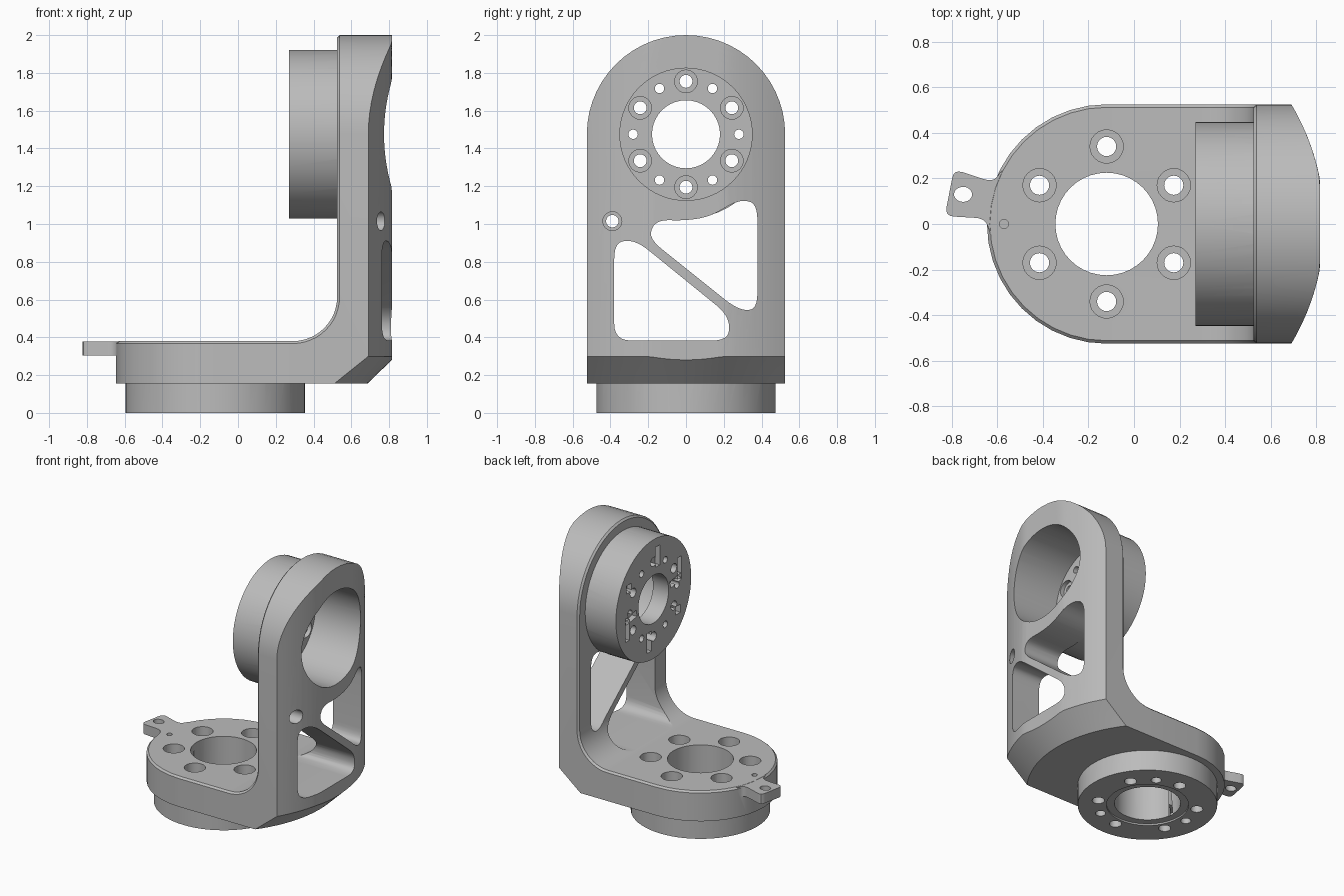
import bpy, bmesh, math
from mathutils import Vector

if "Cube" in bpy.data.objects:
    bpy.data.objects.remove(bpy.data.objects["Cube"])

grey = bpy.data.materials.new("machined grey")
grey.diffuse_color = (0.5, 0.5, 0.5, 1)
grey.use_nodes = True
grey.node_tree.nodes["Principled BSDF"].inputs["Base Color"].default_value = grey.diffuse_color

CX, R, C = -0.12, 0.525, 0.013      # base centre, outline radius, edge chamfer
HZ = 1.475                          # height of the upper joint axis


def finish(name, bm):
    bmesh.ops.remove_doubles(bm, verts=bm.verts, dist=1e-5)
    bmesh.ops.recalc_face_normals(bm, faces=bm.faces)
    me = bpy.data.meshes.new(name)
    bm.to_mesh(me)
    bm.free()
    ob = bpy.data.objects.new(name, me)
    bpy.context.collection.objects.link(ob)
    me.materials.append(grey)
    return ob


def prism(bm, pts, axis, a, b):
    """Extrude a 2D outline: (x, y) along z, or (y, z) along x."""
    at = (lambda p, t: (p[0], p[1], t)) if axis == 'z' else (lambda p, t: (t, p[0], p[1]))
    lo = [bm.verts.new(at(p, a)) for p in pts]
    hi = [bm.verts.new(at(p, b)) for p in pts]
    n = len(pts)
    bm.faces.new(lo[::-1])
    bm.faces.new(hi)
    for i in range(n):
        j = (i + 1) % n
        bm.faces.new((lo[i], lo[j], hi[j], hi[i]))


def circle(c, r, n=24):
    return [(c[0] + r * math.cos(2 * math.pi * i / n),
             c[1] + r * math.sin(2 * math.pi * i / n)) for i in range(n)]


def polar(c, r, deg):
    return (c[0] + r * math.cos(math.radians(deg)), c[1] + r * math.sin(math.radians(deg)))


def rounded(pts, d, steps=6):
    """Soften each corner of an outline."""
    out, n = [], len(pts)
    for i in range(n):
        p, a, b = Vector(pts[i]), Vector(pts[i - 1]), Vector(pts[(i + 1) % n])
        s = p + (a - p).normalized() * min(d, (a - p).length * 0.45)
        e = p + (b - p).normalized() * min(d, (b - p).length * 0.45)
        for k in range(steps + 1):
            t = k / steps
            out.append(tuple(s * (1 - t) ** 2 + p * 2 * t * (1 - t) + e * t * t))
    return out


def slot(p, q, w):
    p, q = Vector(p), Vector(q)
    s = Vector((p.y - q.y, q.x - p.x)).normalized() * w / 2
    return [tuple(v) for v in (p + s, p - s, q - s, q + s)]


def combine(target, shapes, op):
    """Union or cut a group of prisms with the target."""
    bm = bmesh.new()
    for s in shapes:
        prism(bm, *s)
    tool = finish("tool", bm)
    tool.hide_render = True
    m = target.modifiers.new("combine", 'BOOLEAN')
    m.operation, m.solver, m.use_self, m.object = op, 'EXACT', True, tool
    bpy.context.view_layer.objects.active = target
    bpy.ops.object.modifier_apply(modifier=m.name)
    bpy.data.objects.remove(tool)


# Outer wall, bowed in plan with a flat centre, and the cone below it
def wall_x(y):
    return min(0.815, -0.19 + math.sqrt(1.05 - y * y))


def cone_x(y):
    return -0.19 + math.sqrt(0.7656 - y * y)


def cone_z(y):
    return 0.155 + 0.145 * (math.hypot(wall_x(y) + 0.19, y) - 0.875) / 0.15


# L-shaped body: stations of (inner point, inner half width, rim point, rim half width, outer point rule)
stations = []
for i in range(11):                                   # round end of the base
    a = math.radians(9 * i)
    co, si = math.cos(a), math.sin(a)
    x = CX - R * co
    stations.append(((CX - (R - C) * co, 0.38), (R - C) * si, (x, 0.38 - C), R * si,
                     lambda y, x=x: (x, 0.155)))
for i in range(13):                                   # inner fillet and outer cone
    a = math.radians(7.5 * i)

    def outer(y, t=i / 6):
        if t <= 1:
            return (0.29 + (cone_x(y) - 0.29) * t, 0.155)
        t -= 1
        return (cone_x(y) + (wall_x(y) - cone_x(y)) * t, 0.155 + (cone_z(y) - 0.155) * t)
    sn, cs = math.sin(a), math.cos(a)
    stations.append(((0.29 + 0.235 * sn, 0.615 - 0.235 * cs), R - C,
                     (0.29 + (0.235 + C) * sn, 0.615 - (0.235 + C) * cs), R, outer))
for i in range(15):                                   # round top of the wall
    a = math.radians(90 * i / 14)
    co, si = math.cos(a), math.sin(a)
    z = HZ + R * si
    stations.append(((0.525, HZ + (R - C) * si), (R - C) * co, (0.525 + C, z), R * co,
                     lambda y, z=z: (wall_x(y), z)))

N = 24
bm = bmesh.new()
rings = []
for inner, wi, rim, wr, outer in stations:
    ring = [(inner[0], wi * (2 * k / N - 1), inner[1]) for k in range(N + 1)]
    ring.append((rim[0], wr, rim[1]))
    for k in range(N, -1, -1):
        y = wr * (2 * k / N - 1)
        o = outer(y)
        ring.append((o[0], y, o[1]))
    ring.append((rim[0], -wr, rim[1]))
    rings.append([bm.verts.new(p) for p in ring])
for r0, r1 in zip(rings, rings[1:]):
    for k in range(len(r0)):
        j = (k + 1) % len(r0)
        bm.faces.new((r0[k], r0[j], r1[j], r1[k]))
bmesh.ops.dissolve_degenerate(bm, dist=1e-5, edges=bm.edges)
bracket = finish("joint_bracket", bm)

base, head = (CX, 0), (0, HZ)

# Flanges and cable ear
ear = [(-.5, .25), (-.58, .24), (-.605, .197), (-.64, .19), (-.79, .24),
       (-.83, .035), (-.66, .025), (-.635, -.02), (-.615, -.12), (-.5, -.1)]
combine(bracket, [(circle(base, 0.475, 64), 'z', 0, 0.2)], 'UNION')
combine(bracket, [(circle(head, 0.447, 64), 'x', 0.27, 0.6)], 'UNION')
combine(bracket, [(rounded(ear, 0.04, 4), 'z', 0.305, 0.379)], 'UNION')

# Large bores
combine(bracket, [(circle(base, 0.225, 40), 'z', -0.1, 0.6),
                  (circle(head, 0.35, 64), 'x', 0.4, 1)], 'DIFFERENCE')
combine(bracket, [(circle(head, 0.18, 40), 'x', 0.2, 0.5),
                  (circle(base, 0.28, 40), 'z', -0.1, 0.012)], 'DIFFERENCE')

# Wall windows either side of the diagonal brace
lower = [(-.38, .383), (.228, .383), (.228, .515), (-.265, .915), (-.38, .905)]
upper = [(-.2, .925), (-.16, 1.022), (0, 1.018), (.13, 1.04), (.28, 1.13),
         (.378, 1.11), (.378, .545), (.275, .545)]
combine(bracket, [(rounded(lower, 0.09), 'x', 0.25, 1),
                  (rounded(upper, 0.09), 'x', 0.48, 1)], 'DIFFERENCE')

# Through holes, ear hole, pin holes
holes = [(circle((-.39, 1.015), 0.033), 'x', 0.4, 1),
         ([(x * 1.2 - .75, y + .13) for x, y in circle((0, 0), 0.033)], 'z', 0.2, 0.5),
         (circle((-.57, 0), 0.02, 12), 'z', 0.33, 0.5)]
for k in range(6):
    holes.append((circle(polar(base, 0.34, 30 + 60 * k), 0.042), 'z', -0.1, 0.6))
    holes.append((circle(polar(head, 0.28, 30 + 60 * k), 0.034), 'x', 0.2, 0.5))
    holes.append((circle(polar(head, 0.28, 60 * k), 0.025, 16), 'x', 0.2, 0.5))
for k in (60, 180, 300):
    holes.append((circle(polar(base, 0.34, k), 0.035), 'z', -0.1, 0.09))
combine(bracket, holes, 'DIFFERENCE')

# Counterbores
bores = [(circle((-.39, 1.015), 0.05), 'x', 0.66, 1)]
for k in range(6):
    bores.append((circle(polar(base, 0.34, 30 + 60 * k), 0.073), 'z', 0.15, 0.6))
    bores.append((circle(polar(head, 0.28, 30 + 60 * k), 0.06), 'x', 0.37, 0.5))
combine(bracket, bores, 'DIFFERENCE')

# Wiring pockets in the upper flange face
pockets = []
for s in (1, -1):
    pockets.append((slot((-.05 * s, HZ + .23 * s), (-.05 * s, HZ + .38 * s), 0.05), 'x', 0.2, 0.31))
    pockets.append((slot((-.2 * s, HZ + .03 * s), (-.33 * s, HZ + .05 * s), 0.05), 'x', 0.2, 0.311))
    pockets.append((slot((-.31 * s, HZ + .04 * s), (-.31 * s, HZ + .2 * s), 0.05), 'x', 0.2, 0.312))
    pockets.append((slot((-.26 * s, HZ - .19 * s), (-.32 * s, HZ - .19 * s), 0.06), 'x', 0.2, 0.31))
combine(bracket, pockets, 'DIFFERENCE')

bpy.ops.object.select_all(action='DESELECT')
bracket.select_set(True)
bpy.context.view_layer.objects.active = bracket
bpy.ops.object.shade_smooth_by_angle(angle=math.radians(25))
